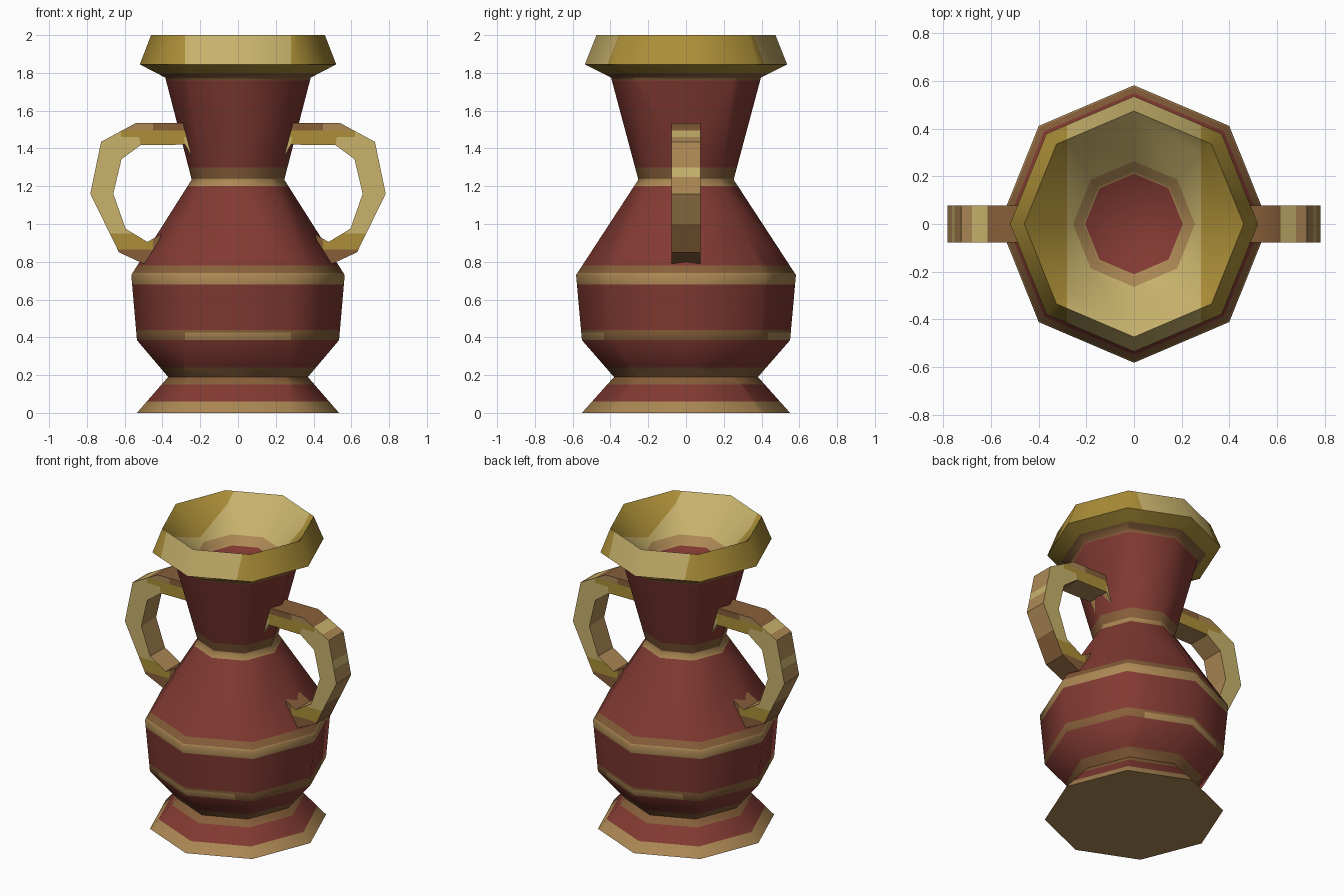
import bpy, bmesh, math
from mathutils import Vector

if "Cube" in bpy.data.objects:
    bpy.data.objects.remove(bpy.data.objects["Cube"])


def material(name, rgb):
    lin = [((c / 255 + 0.055) / 1.055) ** 2.4 for c in rgb] + [1]
    m = bpy.data.materials.new(name)
    m.use_nodes = True
    m.diffuse_color = lin
    bsdf = m.node_tree.nodes["Principled BSDF"]
    bsdf.inputs["Base Color"].default_value = lin
    bsdf.inputs["Roughness"].default_value = 0.9
    return m


RED, TAN, BROWN, GOLD, PALE = range(5)
MATS = [material("red clay", (130, 58, 50)), material("tan", (172, 136, 84)),
        material("brown", (135, 95, 58)), material("gold", (172, 143, 56)),
        material("pale gold", (200, 178, 108))]


def cut(bm, axis, values):
    """Slice the mesh along planes so that colour borders become edges."""
    for v in values:
        co, no = Vector(), Vector()
        co[axis], no[axis] = v, 1
        geom = bm.verts[:] + bm.edges[:] + bm.faces[:]
        bmesh.ops.bisect_plane(bm, geom=geom, plane_co=co, plane_no=no, dist=1e-5)


def finish(bm, name, rule, angle):
    bmesh.ops.recalc_face_normals(bm, faces=bm.faces[:])
    bm.normal_update()
    for f in bm.faces:
        f.material_index = rule(f.calc_center_median(), f.normal)
    me = bpy.data.meshes.new(name)
    bm.to_mesh(me)
    bm.free()
    for m in MATS:
        me.materials.append(m)
    ob = bpy.data.objects.new(name, me)
    bpy.context.collection.objects.link(ob)
    bpy.ops.object.select_all(action="DESELECT")
    ob.select_set(True)
    bpy.context.view_layer.objects.active = ob
    bpy.ops.object.shade_smooth_by_angle(angle=math.radians(angle))
    return ob


# Vase body: eight-sided lathe of (radius, height), down into the bowl
PROFILE = [(.535, 0), (.37, .19), (.535, .385), (.565, .73), (.245, 1.235),
           (.385, 1.775), (.52, 1.845), (.46, 2), (.205, 1.75)]
SIDES = 8
bm = bmesh.new()
rings = []
for r, z in PROFILE:
    angles = [math.tau * i / SIDES for i in range(SIDES)]
    rings.append([bm.verts.new((r * math.cos(a), 1.03 * r * math.sin(a), z)) for a in angles])
for low, high in zip(rings, rings[1:]):
    for i in range(SIDES):
        j = (i + 1) % SIDES
        bm.faces.new((low[i], low[j], high[j], high[i]))
bm.faces.new(rings[0])
bm.faces.new(rings[-1])

# Painted bands as (top height, colour)
BANDS = [(.06, TAN), (.15, RED), (.24, BROWN), (.385, RED), (.44, BROWN), (.68, RED),
         (.74, TAN), (.78, BROWN), (1.2, RED), (1.24, TAN), (1.3, BROWN), (1.76, RED),
         (1.8, BROWN)]
cut(bm, 2, [top for top, _ in BANDS] + [.425])
cut(bm, 0, (-.28, .28))


def body_colour(c, n):
    if n.z < -.99:
        return TAN
    inside = c.z > 1.7 and n.x * c.x + n.y * c.y < 0
    if n.z > .99:
        return RED
    if inside and c.z < 1.8:
        return TAN
    if c.z > 1.8:
        return PALE if abs(c.x) < .28 and n.z > 0 else GOLD
    if .385 < c.z < .425 and abs(c.x) < .28:
        return TAN
    return next(col for top, col in BANDS if c.z < top)


finish(bm, "vase_body", body_colour, 50)

# Handles: outer and inner outlines, given as (x, z), joined into a flat bar
OUTER = [(.2, 1.53), (.30, 1.535), (.54, 1.535), (.725, 1.435), (.782, 1.16),
         (.63, .85), (.50, .79), (.46, .80)]
INNER = [(.22, 1.31), (.28, 1.42), (.515, 1.418), (.617, 1.343), (.66, 1.16),
         (.595, .975), (.48, .905), (.405, .948)]
HALF = .078


def handle_colour(c, n):
    x, z = abs(c.x), c.z
    if abs(n.y) > .9:
        if z > 1.495:
            return BROWN if x < .45 else TAN
        if z > 1.415 and x < .62:
            return GOLD
        if z < .95:
            return BROWN if z < .865 or x < .46 else GOLD
        return PALE
    if z > 1.495:
        return BROWN
    outward = n.x * c.x > 0
    if outward and (z > 1.46 or 1.25 < z < 1.3):
        return PALE
    return BROWN if z < 1.0 and outward else TAN


for side, name in ((1, "left_handle"), (-1, "right_handle")):
    bm = bmesh.new()
    loops = []
    for o, i in zip(OUTER, INNER):
        corners = [(o, -HALF), (o, HALF), (i, HALF), (i, -HALF)]
        loops.append([bm.verts.new((side * p[0], y, p[1])) for p, y in corners])
    for a, b in zip(loops, loops[1:]):
        for k in range(4):
            m = (k + 1) % 4
            bm.faces.new((a[k], a[m], b[m], b[k]))
    bm.faces.new(loops[0])
    bm.faces.new(loops[-1])
    cut(bm, 2, (1.495, 1.46, 1.3, 1.25, 1.0, .95, .865))
    cut(bm, 0, (side * .45, side * .62))
    finish(bm, name, handle_colour, 30)
